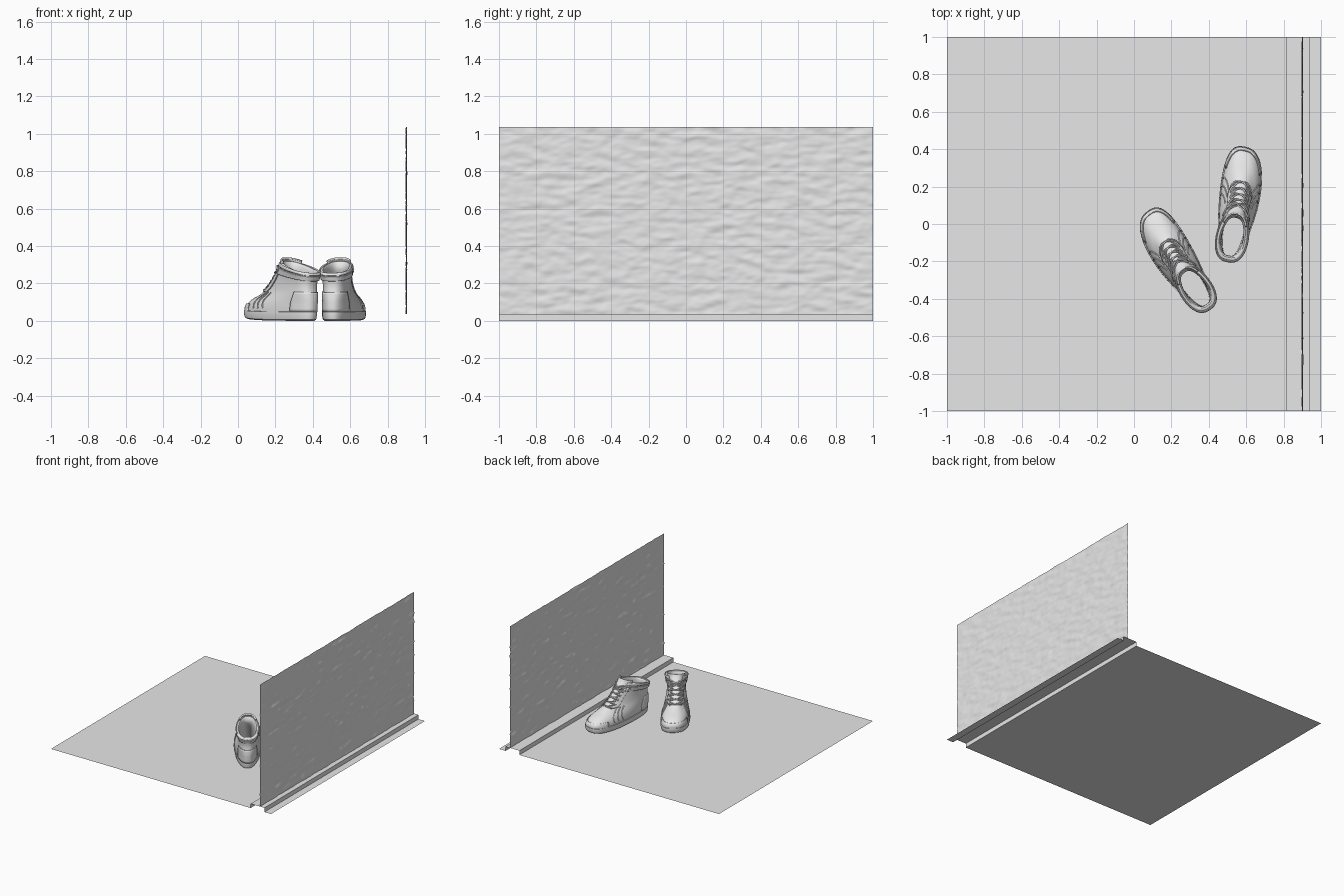
import bpy, bmesh, math
from mathutils import Vector, Matrix, noise

if "Cube" in bpy.data.objects:
    bpy.data.objects.remove(bpy.data.objects["Cube"])

GREY = (0.8, 0.8, 0.8, 1)
grey = bpy.data.materials.new("plain grey")
grey.use_nodes = True
grey.diffuse_color = GREY
grey.node_tree.nodes["Principled BSDF"].inputs["Base Color"].default_value = GREY


def finish(obj, angle=40):
    obj.data.materials.append(grey)
    bpy.ops.object.select_all(action='DESELECT')
    obj.select_set(True)
    bpy.context.view_layer.objects.active = obj
    bpy.ops.object.shade_smooth_by_angle(angle=math.radians(angle))
    return obj


def grid(name, rows, wrap=False, caps=(), recalc=True, thick=0):
    """Skin equal rows of points; wrap closes each row, caps fills end rows."""
    bm = bmesh.new()
    vs = [[bm.verts.new(p) for p in row] for row in rows]
    n = len(vs[0])
    for r0, r1 in zip(vs, vs[1:]):
        for j in range(n if wrap else n - 1):
            k = (j + 1) % n
            bm.faces.new((r0[j], r0[k], r1[k], r1[j]))
    for c in caps:
        bm.faces.new(vs[c])
    if recalc:
        bmesh.ops.recalc_face_normals(bm, faces=bm.faces)
    me = bpy.data.meshes.new(name)
    bm.to_mesh(me)
    bm.free()
    obj = bpy.data.objects.new(name, me)
    bpy.context.collection.objects.link(obj)
    if thick:
        mod = obj.modifiers.new("thickness", 'SOLIDIFY')
        mod.thickness = thick
        mod.offset = 0
    return finish(obj)


# Floor sheet folded up into a low kerb under the wall
profile = [(-1, 0), (0.815, 0), (0.815, 0.035), (0.94, 0.035), (0.94, 0), (1, 0)]
grid("floor_with_kerb", [[(x, y, z) for x, z in profile] for y in (1, -1)], recalc=False)

# Rough wall sheet, stretched bumps along its length
NY, NZ = 160, 100
wall = []
for i in range(NZ + 1):
    row = []
    for j in range(NY + 1):
        y, z = -1 + 2 * j / NY, 0.035 + i / NZ
        bump = noise.noise(Vector((y * 9, z * 26, 3))) + 0.5 * noise.noise(Vector((y * 22, z * 50, 8)))
        row.append((0.9 + 0.006 * bump, y, z))
    wall.append(row)
grid("rough_wall", wall)

# Shoe rings: back z, front z, back y, front y, heel half width, toe half width
UPPER = [
    (.03, .03, .010, .605, .074, .126),
    (.06, .07, .006, .608, .076, .122),
    (.09, .095, .005, .590, .077, .112),
    (.11, .117, .005, .550, .079, .096),
    (.13, .138, .007, .490, .081, .078),
    (.15, .170, .010, .420, .081, .064),
    (.18, .215, .013, .360, .079, .060),
    (.21, .260, .010, .310, .080, .064),
    (.235, .295, .003, .278, .086, .072),
    (.25, .315, .008, .264, .086, .074),
    (.25, .313, .026, .245, .070, .058),
    (.20, .250, .032, .250, .062, .052),
    (.07, .075, .030, .400, .060, .050),
]
SOLE = [
    (0, .014, .022, .590, .066, .116),
    (.006, .020, .008, .610, .074, .128),
    (.03, .040, .002, .620, .079, .133),
    (.048, .058, .002, .618, .079, .131),
    (.050, .060, .012, .605, .070, .120),
]


def ring_at(s):
    """Smoothly blended upper ring at fractional index s."""
    i = min(int(s), len(UPPER) - 2)
    t = s - i
    p = [UPPER[min(max(i + d, 0), len(UPPER) - 1)] for d in (-1, 0, 1, 2)]
    return [b + 0.5 * t * (c - a + t * (2 * a - 5 * b + 4 * c - d + t * (3 * (b - c) + d - a)))
            for a, b, c, d in zip(*p)]


def ring_point(ring, a, off=0, power=1):
    zb, zf, yb, yf, hb, hf = ring
    u = (1 + math.cos(a)) / 2
    y = (yb - off) + (yf - yb + 2 * off) * u
    x = math.copysign(abs(math.sin(a)) ** 0.75, math.sin(a)) * (hb + (hf - hb) * u + off)
    x -= 0.03 * (max(y, 0) / 0.61) ** 3
    return Vector((x, y, zb + (zf - zb) * u ** power + 0.5 * off))


def make_shoe(side, origin, turn):
    label = "right" if side > 0 else "left"
    place = Matrix.Translation(origin) @ Matrix.Rotation(math.radians(turn), 4, 'Z') \
        @ Matrix.Diagonal((side, 1, 1, 1))
    angles = [2 * math.pi * j / 56 for j in range(56)]

    def on_upper(s, a, off=0, lift=0):
        return place @ (ring_point(ring_at(s), a, off) + Vector((0, 0, lift)))

    def patch(name, s0, s1, a0, a1, off=0.003, lift=0, thick=0.006, ns=10, na=20):
        rows = [[on_upper(s0 + (s1 - s0) * i / ns, a0 + (a1 - a0) * j / na, off, lift)
                 for j in range(na + 1)] for i in range(ns + 1)]
        return grid(f"{label}_{name}", rows, thick=thick)

    def cord(name, points, radius):
        cu = bpy.data.curves.new(f"{label}_{name}", 'CURVE')
        cu.dimensions = '3D'
        cu.bevel_depth = radius
        cu.bevel_resolution = 1
        sp = cu.splines.new('POLY')
        sp.points.add(len(points) - 1)
        for q, p in zip(sp.points, points):
            q.co = (*p, 1)
        cu.materials.append(grey)
        obj = bpy.data.objects.new(f"{label}_{name}", cu)
        bpy.context.collection.objects.link(obj)

    # Sole and hollow upper with insole
    grid(f"{label}_sole", [[place @ ring_point(r, a, 0, 3) for a in angles] for r in SOLE],
         wrap=True, caps=(0, -1))
    steps = (len(UPPER) - 1) * 4
    grid(f"{label}_upper", [[on_upper(i / 4, a) for a in angles] for i in range(steps + 1)],
         wrap=True, caps=(-1,))

    # Tongue standing above the collar
    patch("tongue", 7, 9, -1.0, 1.0, off=-0.008, lift=0.024, thick=0.012)

    # Overlays: heel counter, toe bumper, ankle strap, padded collar
    patch("heel_counter", 0.6, 5, math.pi - 0.9, math.pi + 0.9)
    patch("toe_bumper", 0.5, 1.8, -0.9, 0.9)
    patch("ankle_strap", 7.0, 7.9, 0.75, 2 * math.pi - 0.75, off=0.004, thick=0.008, na=44)
    patch("collar_pad", 8.2, 9.1, 0.6, 2 * math.pi - 0.6, off=0.003, thick=0.009, na=44)

    # Eyelet stays and side stripes on both flanks
    for sgn, flank in ((1, "outer"), (-1, "inner")):
        patch(f"{flank}_eyelet_stay", 4.6, 8.2, sgn * 0.5, sgn * 0.95)
        for k in range(3):
            a = sgn * (1.15 + 0.16 * k)
            cord(f"{flank}_stripe_{k}", [on_upper(1 + 0.3 * i, a - sgn * 0.02 * i, 0.001)
                                         for i in range(13)], 0.004)

    # Criss-cross laces and a bow
    for k in range(6):
        for sgn in (1, -1):
            s = 4.7 + 0.55 * k
            cord(f"lace_{k}_{'a' if sgn > 0 else 'b'}",
                 [on_upper(s + 0.5 * (i / 12), sgn * (-0.7 + 1.4 * i / 12), 0.008)
                  for i in range(13)], 0.0045)
    for sgn in (1, -1):
        loop = []
        for i in range(17):
            t = 2 * math.pi * i / 16
            loop.append(on_upper(7.4 - 0.5 * math.sin(t), sgn * 0.5 * (1 - math.cos(t)), 0.012))
        cord(f"bow_{'a' if sgn > 0 else 'b'}", loop, 0.0045)


make_shoe(1, (0.50, -0.20, 0), -11.5)
make_shoe(-1, (0.405, -0.455, 0), 35)
